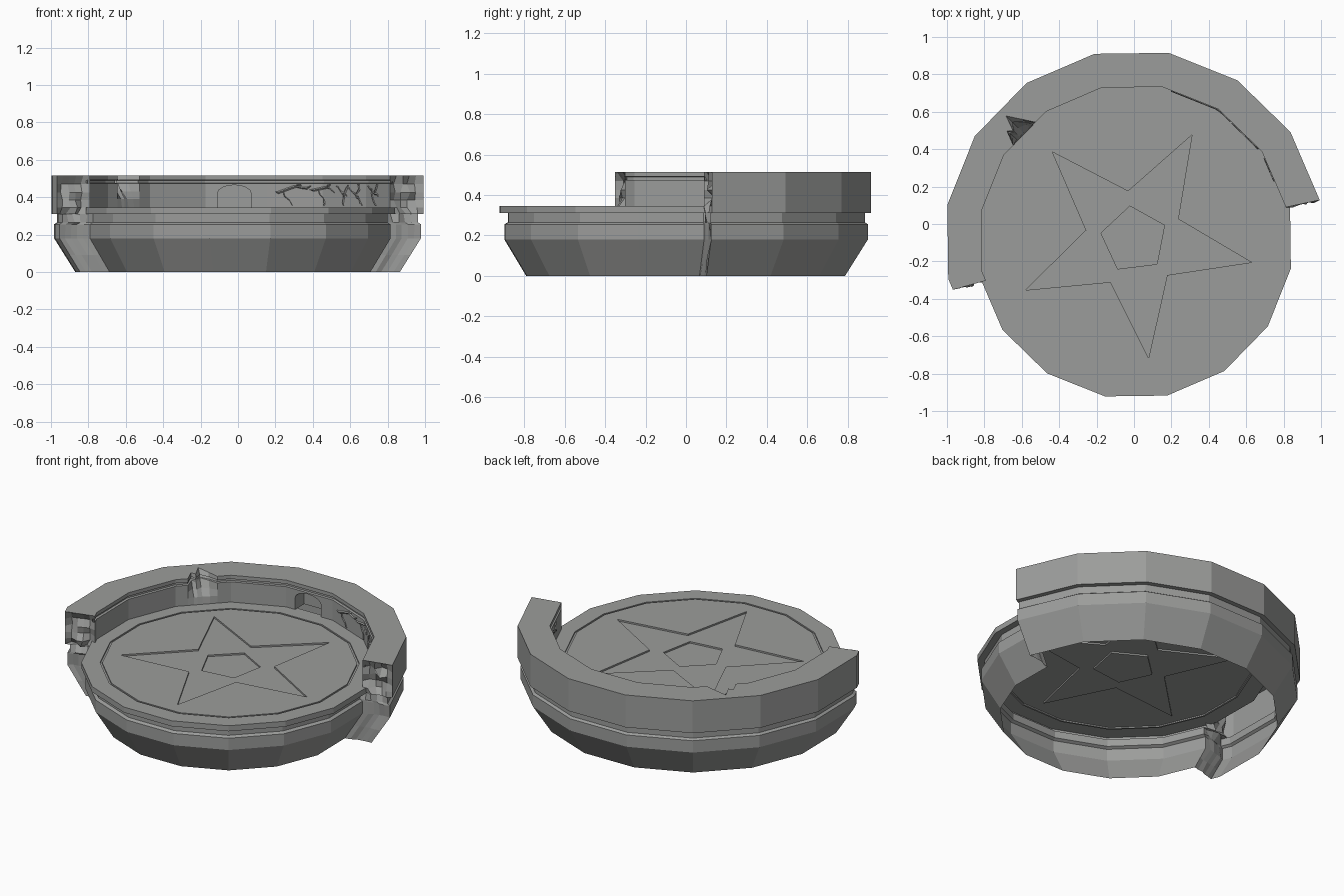
import bpy, bmesh, math, random
from math import cos, sin, radians

if "Cube" in bpy.data.objects:
    bpy.data.objects.remove(bpy.data.objects["Cube"])

random.seed(4)
CY, PHASE, STEP = -0.083, 12.0, 22.5
FLOOR_Z = 0.345

stone = bpy.data.materials.new("grey_stone")
stone.diffuse_color = (0.33, 0.335, 0.328, 1)
stone.use_nodes = True
stone.node_tree.nodes["Principled BSDF"].inputs["Base Color"].default_value = stone.diffuse_color


def pt(a, r, z):
    """Point on a 16-sided ring: angle in degrees, corner radius, height."""
    s = cos(radians(STEP / 2)) / cos(radians((a - PHASE) % STEP - STEP / 2))
    return (r * s * cos(radians(a)), r * s * sin(radians(a)) + CY, z)


def finish(bm, name):
    bmesh.ops.remove_doubles(bm, verts=bm.verts, dist=0.0002)
    me = bpy.data.meshes.new(name)
    bm.to_mesh(me)
    bm.free()
    me.materials.append(stone)
    ob = bpy.data.objects.new(name, me)
    bpy.context.collection.objects.link(ob)


def grid(bm, rows, flip=False, skip=None):
    """Quads between successive rows of points."""
    vs = [[bm.verts.new(p) for p in row] for row in rows]
    for i in range(len(vs) - 1):
        for j in range(len(vs[0]) - 1):
            if skip and skip(i, j):
                continue
            q = [vs[i][j], vs[i + 1][j], vs[i + 1][j + 1], vs[i][j + 1]]
            bm.faces.new(q[::-1] if flip else q)


# Front half of the hollow bowl
END_R, END_L = 12.0, 195.5
front_profile = [(0.72, 0), (0.83, 0.18), (0.83, 0.255), (0.812, 0.265),
                 (0.812, 0.31), (0.853, 0.31), (0.853, FLOOR_Z)]
angles = [END_L] + [214.5 + STEP * i for i in range(8)]
bm = bmesh.new()
grid(bm, [[pt(a, r, z) for r, z in front_profile] for a in angles])
finish(bm, "front_base")

# Back wall: outer bowl, parapet top and grooved inner face with a broken notch
outer = [(0.885, 0), (1.0, 0.18), (1.0, 0.255), (0.985, 0.265),
         (0.985, 0.31), (1.015, 0.31), (1.015, 0.515)]
inner = [(0.83, 0.515), (0.83, 0.492), (0.845, 0.49), (0.845, 0.475),
         (0.83, 0.473), (0.83, 0.43), (0.83, 0.39), (0.83, FLOOR_Z)]
notch = {130: 0, 133: 0.55, 136: 1.0, 138: 0.5, 139.5: 0.75, 142: 0}
angles = sorted([PHASE + STEP * i for i in range(9)] + list(notch) + [END_L])
rows = []
for a in angles:
    d = notch.get(a, 0)
    row = [pt(a, r, z) for r, z in outer]
    for r, z in inner:
        t = max(0, (z - 0.38) / 0.135)
        row.append(pt(a, r + d * 0.13 * t * random.uniform(0.8, 1.1), z))
    rows.append(row)
door_col = angles.index(79.5)
first_low = len(outer) + 4
bm = bmesh.new()
grid(bm, rows, skip=lambda i, j: i == door_col and j >= first_low)

# Arched doorway recessed into the middle wall panel
A, B = pt(79.5, 0.83, 0), pt(102, 0.83, 0)


def panel(x, z, depth=0):
    k = (x - A[0]) / (B[0] - A[0])
    return (x, A[1] + k * (B[1] - A[1]) + depth, z)


x0, x1, spring = -0.11, 0.07, 0.42
arch = [(x1, FLOOR_Z)] + [
    ((x0 + x1) / 2 + 0.09 * cos(math.pi * i / 8), spring + 0.045 * sin(math.pi * i / 8))
    for i in range(9)] + [(x0, FLOOR_Z)]
outline = [(B[0], FLOOR_Z), (B[0], 0.473), (A[0], 0.473), (A[0], FLOOR_Z)] + arch
bm.faces.new([bm.verts.new(panel(*p)) for p in outline][::-1])
grid(bm, [[panel(x, z, d) for x, z in arch] for d in (0, 0.09)])
bm.faces.new([bm.verts.new(panel(x, z, 0.09)) for x, z in arch][::-1])
bm.normal_update()
for f in bm.faces:  # panel and door back face the front
    if len(f.verts) > 4 and f.normal.y > 0:
        f.normal_flip()
finish(bm, "back_wall")

# Jagged broken ends of the wall
section = [(0, 0.72, 0.885), (0.09, 0.775, 0.9425), (0.18, 0.83, 1.0),
           (0.255, 0.83, 1.0), (0.265, 0.812, 0.985), (0.31, 0.812, 0.985),
           (0.311, 0.853, 1.015), (0.345, 0.83, 1.015), (0.385, 0.83, 1.015),
           (0.425, 0.83, 1.015), (0.47, 0.83, 1.015), (0.515, 0.83, 1.015)]
for name, end, into in (("broken_end_right", END_R, 1), ("broken_end_left", END_L, -1)):
    bm = bmesh.new()
    cols = []
    for c in range(6):
        col = []
        for z, r0, r1 in section:
            j = 0
            if 0 < c < 5:
                j = random.uniform(-0.8, 2.8) if 0.3 < z < 0.5 else random.uniform(-0.2, 0.8)
            col.append(pt(end + into * j, r0 + (r1 - r0) * c / 5, z))
        cols.append(col)
    grid(bm, cols, flip=into < 0)
    finish(bm, name)


# Floor with an engraved ring, star and pentagon
def ring(r):
    return [pt(PHASE + STEP * i, r, 0)[:2] for i in range(16)]


def spokes(radii, start):
    n = 5 * len(radii)
    return [(radii[i % len(radii)] * cos(radians(start + 360 * i / n)),
             radii[i % len(radii)] * sin(radians(start + 360 * i / n)) + CY)
            for i in range(n)]


loops = [ring(0.853), ring(0.745), ring(0.733), spokes([0.64, 0.26], 61),
         spokes([0.18], 25), None]
levels = [FLOOR_Z, FLOOR_Z - 0.008, FLOOR_Z, FLOOR_Z - 0.01, FLOOR_Z - 0.02]
bm = bmesh.new()
for k, z in enumerate(levels):
    edges = []
    for loop in loops[k:k + 2]:
        if loop:
            vs = [bm.verts.new((x, y, z)) for x, y in loop]
            edges += [bm.edges.new((vs[i - 1], vs[i])) for i in range(len(vs))]
    bmesh.ops.triangle_fill(bm, edges=edges, use_beauty=True, normal=(0, 0, 1))
bm.normal_update()
for f in bm.faces:
    if f.normal.z < 0:
        f.normal_flip()
for k in range(len(levels) - 1):
    loop = loops[k + 1] + loops[k + 1][:1]
    grid(bm, [[(x, y, z) for z in (levels[k + 1], levels[k])] for x, y in loop], flip=True)
finish(bm, "engraved_floor")

# Cracks spreading over the right part of the inner wall
bm = bmesh.new()


def crack(a, z, da, dz, steps):
    path = [(a, z)]
    for _ in range(steps):
        a += da + random.uniform(-1.2, 1.2)
        z = min(0.468, max(0.355, z + dz + random.uniform(-0.014, 0.014)))
        path.append((a, z))
    rows = []
    for i, (pa, pz) in enumerate(path):
        w = 0.006 if 0 < i < steps else 0.001
        rows.append([pt(pa - 0.3 * w / 0.006, 0.829, pz - w), pt(pa, 0.823, pz),
                     pt(pa + 0.3 * w / 0.006, 0.829, pz + w)])
    grid(bm, rows)
    return path


for a, z, da, dz in ((76, 0.43, -1.9, 0.002), (62, 0.44, -1.7, -0.006),
                     (50, 0.46, -0.7, -0.014), (43, 0.45, -1.2, -0.012),
                     (32, 0.46, -1.0, -0.012)):
    main = crack(a, z, da, dz, 7)
    crack(*main[2], -0.9, -0.016, 4)
    crack(*main[4], -0.7, 0.014, 3)
finish(bm, "wall_cracks")
